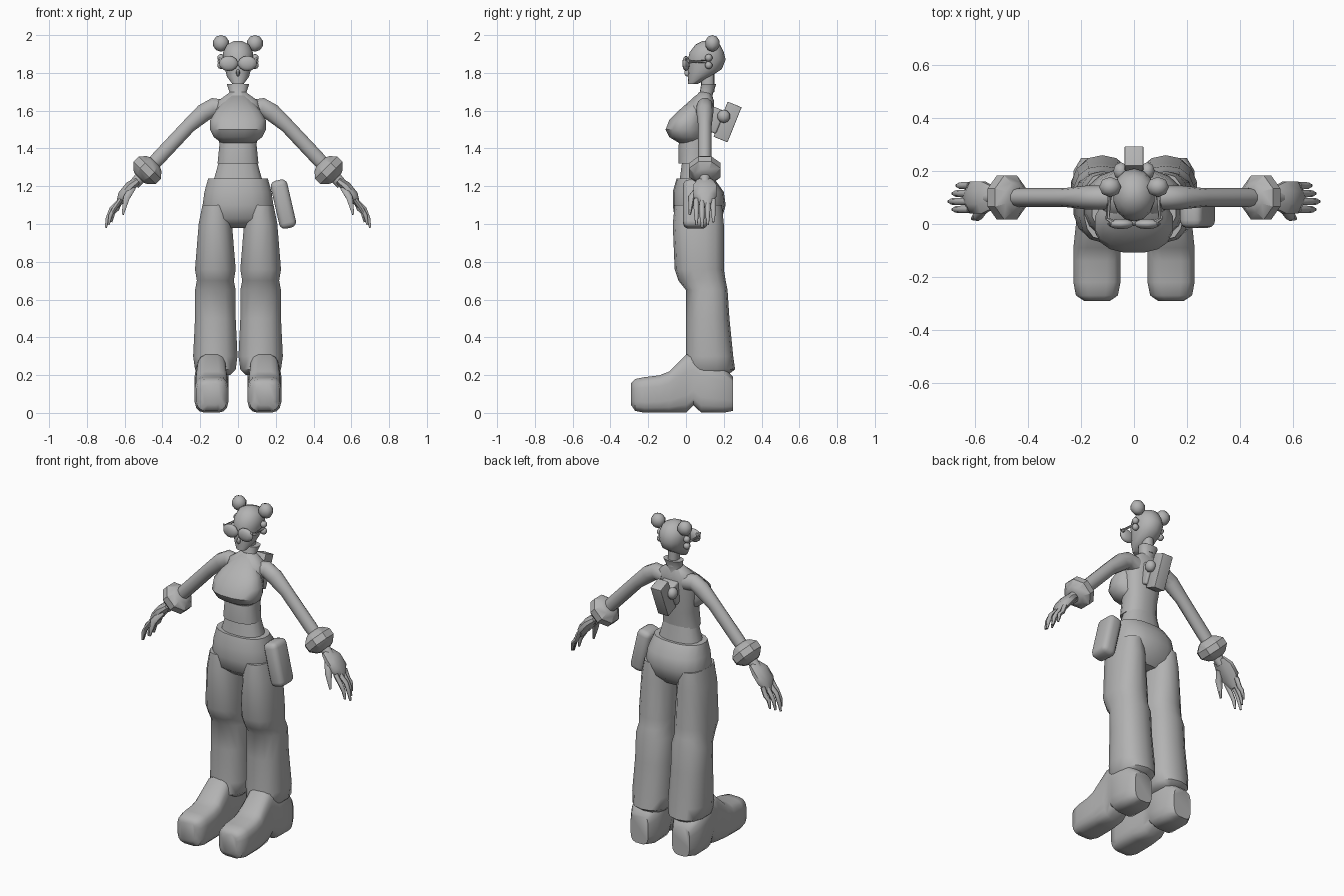
import bpy, bmesh, math
from mathutils import Vector, Matrix

if "Cube" in bpy.data.objects:
    bpy.data.objects.remove(bpy.data.objects["Cube"], do_unlink=True)

shade = (.45, .45, .45, 1)
grey = bpy.data.materials.new("plain grey")
grey.use_nodes = True
grey.diffuse_color = shade
grey.node_tree.nodes["Principled BSDF"].inputs["Base Color"].default_value = shade


def finish(name, mesh_builder, mirror=False, angle=45):
    """Turn the bmesh into a smooth shaded object, mirrored across x if asked."""
    bmesh.ops.recalc_face_normals(mesh_builder, faces=mesh_builder.faces)
    mesh = bpy.data.meshes.new(name)
    mesh_builder.to_mesh(mesh)
    mesh_builder.free()
    mesh.materials.append(grey)
    part = bpy.data.objects.new(name, mesh)
    bpy.context.collection.objects.link(part)
    if mirror:
        part.modifiers.new("Mirror", "MIRROR").use_mirror_merge = False
    bpy.ops.object.select_all(action="DESELECT")
    part.select_set(True)
    bpy.context.view_layer.objects.active = part
    bpy.ops.object.shade_smooth_by_angle(angle=math.radians(angle))


def bridge_rings(mesh_builder, rings):
    """Join equal rings of points into a closed skin."""
    rings = [[mesh_builder.verts.new(point) for point in ring] for ring in rings]
    count = len(rings[0])
    for lower, upper in zip(rings, rings[1:]):
        for i in range(count):
            j = (i + 1) % count
            mesh_builder.faces.new((lower[i], lower[j], upper[j], upper[i]))
    mesh_builder.faces.new(rings[0])
    mesh_builder.faces.new(rings[-1])


def outline(sides, power):
    """Unit ellipse that grows squarer as the power falls."""
    for i in range(sides):
        turn = math.tau * (i + .5) / sides
        c, s = math.cos(turn), math.sin(turn)
        yield math.copysign(abs(c) ** power, c), math.copysign(abs(s) ** power, s)


def loft(name, *sections, x=0, upright=True, sides=14, power=.85, mirror=False):
    """Each section: place along the axis, half width, low edge, high edge."""
    mesh_builder, rings = bmesh.new(), []
    for place, width, low, high in sections:
        ring = []
        for c, s in outline(sides, power):
            depth = (low + high + s * (high - low)) / 2
            ring.append((x + c * width, depth, place) if upright else (x + c * width, place, depth))
        rings.append(ring)
    bridge_rings(mesh_builder, rings)
    finish(name, mesh_builder, mirror)


def tube(name, *stations, sides=8, flat=1, angle=60):
    """Mirrored tube through stations: x, y, z, radius. Flat scales its depth."""
    mesh_builder, rings = bmesh.new(), []
    points = [Vector(station[:3]) for station in stations]
    for i, point in enumerate(points):
        along = points[min(i + 1, len(points) - 1)] - points[max(i - 1, 0)]
        across = along.cross(Vector((0, 1, 0))).normalized() * stations[i][3]
        deep = along.normalized().cross(across) * flat
        rings.append([point + across * c + deep * s for c, s in outline(sides, 1)])
    bridge_rings(mesh_builder, rings)
    finish(name, mesh_builder, True, angle)


def ball(name, centre, size, sides=8, mirror=True):
    mesh_builder = bmesh.new()
    place = Matrix.Translation(centre) @ Matrix.Diagonal((*size, 1))
    bmesh.ops.create_uvsphere(mesh_builder, u_segments=sides, v_segments=sides // 2 + 1,
                              radius=1, matrix=place)
    finish(name, mesh_builder, mirror)


def box(name, centre, size, degrees, axis, bevel):
    mesh_builder = bmesh.new()
    turn = Matrix.Rotation(math.radians(degrees), 4, axis)
    place = Matrix.Translation(centre) @ turn @ Matrix.Diagonal((*size, 1))
    bmesh.ops.create_cube(mesh_builder, size=1, matrix=place)
    bmesh.ops.bevel(mesh_builder, geom=mesh_builder.edges[:], offset=bevel,
                    segments=3, profile=.5, affect="EDGES")
    finish(name, mesh_builder)


# Baggy trousers: rounded seat and two wide legs with a break at the knee
loft("trouser_seat", (.98, .14, 0, .14), (1.03, .18, -.06, .19), (1.1, .19, -.07, .21),
     (1.17, .18, -.07, .2), (1.24, .16, -.05, .15), sides=18)
loft("trouser_legs", (.2, .08, .03, .22), (.23, .11, -.01, .26), (.3, .12, 0, .25),
     (.5, .11, 0, .23), (.65, .11, 0, .22), (.7, .1, -.04, .21), (.76, .11, -.06, .2),
     (1, .09, -.07, .2), (1.1, .07, -.06, .19), x=.12, mirror=True)

# Bare waist, cropped top, bust, collar and neck
loft("waist", (1.2, .14, -.04, .14), (1.34, .1, -.02, .12), sides=16)
loft("cropped_top", (1.32, .11, -.04, .12), (1.42, .1, -.04, .13), (1.6, .12, 0, .15),
     (1.65, .11, .03, .15), (1.7, .04, .07, .13), sides=16)
loft("bust", (1.43, .09, -.04, .08), (1.46, .13, -.09, .1), (1.5, .15, -.11, .1),
     (1.55, .15, -.09, .1), (1.6, .12, -.04, .1), (1.68, .05, .05, .13), sides=16)
loft("collar", (1.64, .06, .04, .15), (1.68, .04, .07, .14), (1.74, .06, .08, .16))
loft("neck", (1.7, .03, .08, .15), (1.8, .03, .08, .15))

# Head, hair buns, nose and goggles
loft("head", (1.74, .03, .01, .06), (1.78, .06, .01, .13), (1.82, .07, .01, .19),
     (1.87, .08, .01, .21), (1.91, .08, .02, .2), (1.95, .06, .05, .18),
     (1.97, .02, .09, .13), power=.95)
ball("hair_buns", (.09, .14, 1.956), (.044, .04, .044))
ball("nose", (0, .01, 1.8), (.01, .02, .02), mirror=False)
ball("goggle_lenses", (.05, 0, 1.85), (.05, .02, .04), sides=12)
tube("goggle_arms", (.07, 0, 1.87, .01), (.1, .02, 1.86, .01), (.09, .12, 1.86, .01), sides=6)
tube("goggle_wings", (.07, 0, 1.85, .02), (.1, 0, 1.88, .004), sides=6, flat=.5)
for name, height in (("upper_ear_studs", 1.88), ("lower_ear_studs", 1.84)):
    ball(name, (.09, .12, height), (.02, .02, .02))

# Arms and chunky faceted wrist cuffs
tube("arms", (.07, .1, 1.61, .05), (.13, .1, 1.62, .05), (.18, .1, 1.59, .05),
     (.26, .1, 1.52, .04), (.42, .1, 1.35, .04), (.55, .1, 1.21, .03), sides=10, flat=.9)
middle, lean = Vector((.48, .1, 1.285)), Vector((.7, 0, -.7))
cuff = [(*(middle + lean * side * reach), radius)
        for side, reach, radius in ((-1, .06, .04), (-1, .05, .06), (-1, .02, .09),
                                    (1, .02, .09), (1, .05, .06), (1, .06, .04))]
tube("wrist_cuffs", *cuff, angle=30)

# Hands: flat palm, four fanned fingers and a thumb
tube("palms", (.53, .1, 1.23, .02), (.57, .1, 1.2, .03), (.61, .1, 1.15, .03),
     (.64, .1, 1.09, .01), flat=2.2)
for i, name in enumerate(("index_fingers", "middle_fingers", "ring_fingers", "little_fingers")):
    y, short = .055 + .03 * i, .015 * abs(i - 1)
    tube(name, (.62, y, 1.13, .014), (.67 - short, y, 1.08, .014),
         (.69 - short, y, 1.03 + short, .012), (.7 - short, y, .98 + short, .006), sides=6)
tube("thumbs", (.56, .07, 1.19, .02), (.59, .03, 1.14, .02), (.61, .02, 1.05, .006), sides=6)

# Hip pouch on the left side
box("hip_pouch", (.24, .05, 1.105), (.09, .13, .26), -13, "Y", .03)

# Leaning back case with its mount and knobs
box("back_case", (0, .22, 1.54), (.07, .08, .2), -22, "X", .003)
box("back_case_mount", (0, .15, 1.55), (.1, .07, .13), -22, "X", .01)
ball("back_case_knobs", (.05, .2, 1.57), (.03, .035, .035))

# Platform shoes with a notched sole
loft("shoes", (-.29, .05, .04, .16), (-.27, .08, .01, .18), (-.22, .09, 0, .19),
     (-.14, .09, 0, .2), (-.09, .09, 0, .22), (0, .08, 0, .31), (.04, .08, .04, .31),
     (.08, .09, 0, .28), (.2, .09, 0, .24), (.25, .06, .01, .19),
     x=.14, upright=False, sides=16, power=.55, mirror=True)
